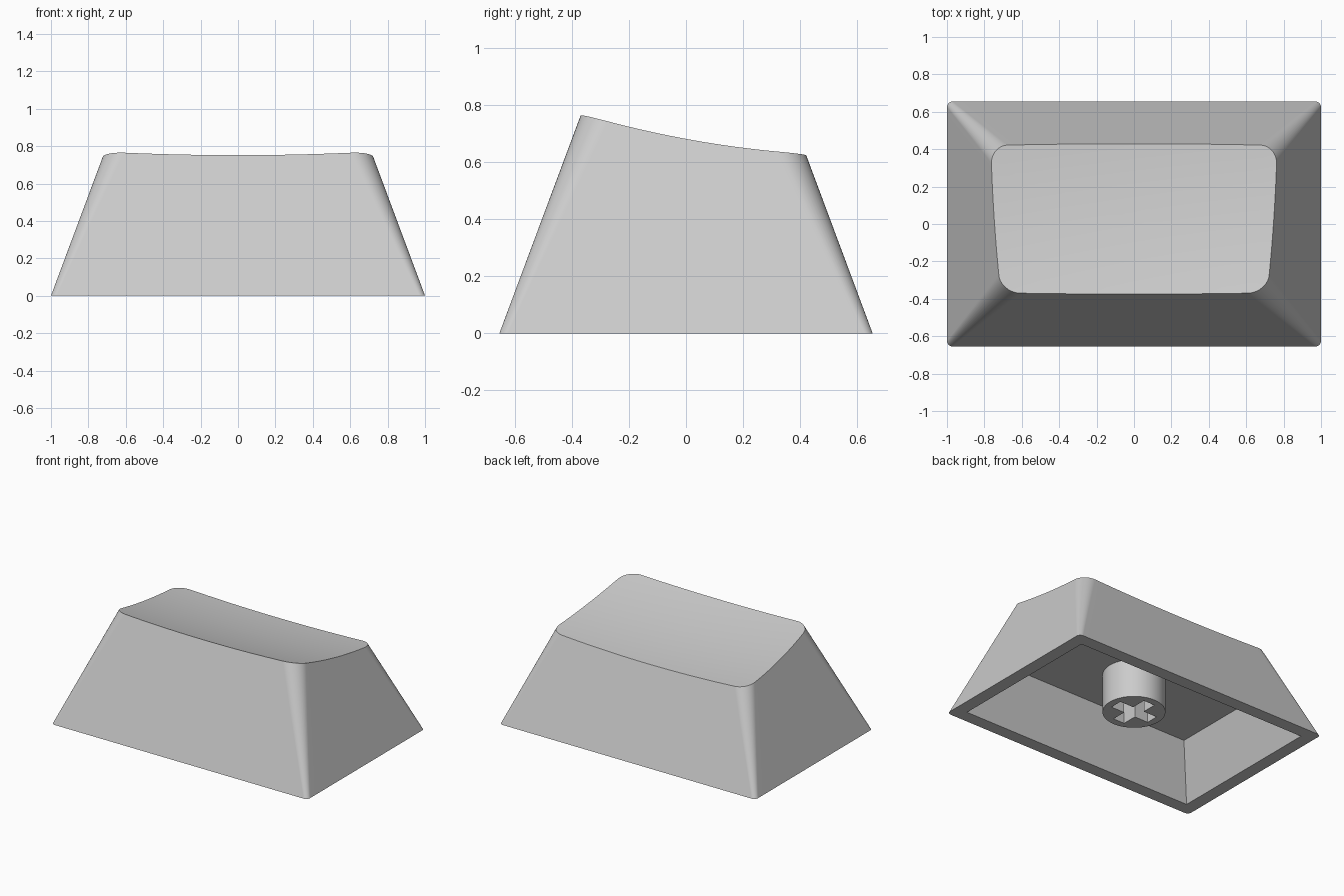
import bpy, bmesh
from math import sin, cos, pi, radians
from mathutils import Vector

if "Cube" in bpy.data.objects:
    bpy.data.objects.remove(bpy.data.objects["Cube"], do_unlink=True)

HALF_X, HALF_Y = 1.0, 0.655      # outer footprint
SLOPE = 0.373                    # inward lean of every wall per unit height
WALL = 0.09
CEILING = 0.36
STEM_BOTTOM = 0.09
CORNER_STEPS, EDGE_STEPS = 10, 20

grey = bpy.data.materials.new("light grey plastic")
grey.use_nodes = True
COLOUR = (0.6, 0.6, 0.6, 1)
grey.diffuse_color = COLOUR
grey.node_tree.nodes["Principled BSDF"].inputs["Base Color"].default_value = COLOUR


def dish(x, y):
    """Height of the tilted, hollowed top surface."""
    return 0.660 - 0.189 * y + 0.147 * y * y + 0.04 * x * x


def outline_point(corner, step, inset, radius):
    """Point on a rounded rectangle: corner arc first, then the edge after it."""
    def arc(c, a):
        sx = 1 if c % 4 in (0, 3) else -1
        sy = 1 if c % 4 in (0, 1) else -1
        return Vector((sx * (HALF_X - inset - radius) + radius * cos(a),
                       sy * (HALF_Y - inset - radius) + radius * sin(a)))
    start = corner * pi / 2
    if step <= CORNER_STEPS:
        return arc(corner, start + pi / 2 * step / CORNER_STEPS)
    t = (step - CORNER_STEPS) / EDGE_STEPS
    end = start + pi / 2
    return arc(corner, end).lerp(arc(corner + 1, end), t)


SLOTS = [(c, s) for c in range(4) for s in range(CORNER_STEPS + EDGE_STEPS)]


def flat_ring(inset, radius, z):
    return [outline_point(c, s, inset, radius).to_3d() + Vector((0, 0, z))
            for c, s in SLOTS]


def top_ring():
    """Where the leaning walls meet the dished surface."""
    ring = []
    for c, s in SLOTS:
        z = 0.7
        for _ in range(25):
            p = outline_point(c, s, SLOPE * z, 0.03 + 0.1 * z)
            z = dish(p.x, p.y)
        ring.append(Vector((p.x, p.y, z)))
    return ring


def finish(bm, name):
    bmesh.ops.recalc_face_normals(bm, faces=bm.faces)
    mesh = bpy.data.meshes.new(name)
    bm.to_mesh(mesh)
    bm.free()
    mesh.materials.append(grey)
    obj = bpy.data.objects.new(name, mesh)
    bpy.context.collection.objects.link(obj)
    bpy.ops.object.select_all(action="DESELECT")
    obj.select_set(True)
    bpy.context.view_layer.objects.active = obj
    bpy.ops.object.shade_smooth_by_angle(angle=radians(30))
    weighted = obj.modifiers.new("even shading", "WEIGHTED_NORMAL")
    weighted.keep_sharp = True
    return obj


# Cap shell: dished top, leaning walls, bottom rim, hollow inside
bm = bmesh.new()
edge = top_ring()
middle = Vector((0, 0.03, 0))
rings = []
for i in range(1, 13):
    ring = [middle + (p - middle) * (i / 12) for p in edge]
    for p in ring:
        p.z = dish(p.x, p.y)
    rings.append(ring)
rings += [flat_ring(0, 0.03, 0),
          flat_ring(WALL, 0, 0),
          flat_ring(WALL + SLOPE * CEILING, 0, CEILING)]
loops = [[bm.verts.new(p) for p in ring] for ring in rings]
n = len(SLOTS)
for a, b in zip(loops, loops[1:]):
    for i in range(n):
        j = (i + 1) % n
        bm.faces.new((a[i], a[j], b[j], b[i]))
centre = bm.verts.new((0, middle.y, dish(0, middle.y)))
for i in range(n):
    bm.faces.new((centre, loops[0][(i + 1) % n], loops[0][i]))
bm.faces.new(loops[-1])
bmesh.ops.remove_doubles(bm, verts=bm.verts, dist=0.0001)
finish(bm, "cap_shell")

# Mounting stem: round post with a cross-shaped socket
bm = bmesh.new()
ROUND = 48
circle = [(0.2 * cos(2 * pi * i / ROUND), 0.2 * sin(2 * pi * i / ROUND))
          for i in range(ROUND)]
ARM, THIN = 0.15, 0.044
cross = []
for q in range(4):
    c, s = round(cos(q * pi / 2)), round(sin(q * pi / 2))
    for x, y in ((ARM, -THIN), (ARM, THIN), (THIN, THIN)):
        cross.append((x * c - y * s, x * s + y * c))
for outline in (circle, cross):
    verts = [bm.verts.new((x, y, STEM_BOTTOM)) for x, y in outline]
    for i, v in enumerate(verts):
        bm.edges.new((v, verts[(i + 1) % len(verts)]))
bmesh.ops.triangle_fill(bm, edges=bm.edges[:], use_beauty=True)
up = bmesh.ops.extrude_face_region(bm, geom=bm.faces[:], use_keep_orig=True)["geom"]
bmesh.ops.translate(bm, vec=(0, 0, CEILING + 0.04 - STEM_BOTTOM),
                    verts=[g for g in up if isinstance(g, bmesh.types.BMVert)])
finish(bm, "mounting_stem")
